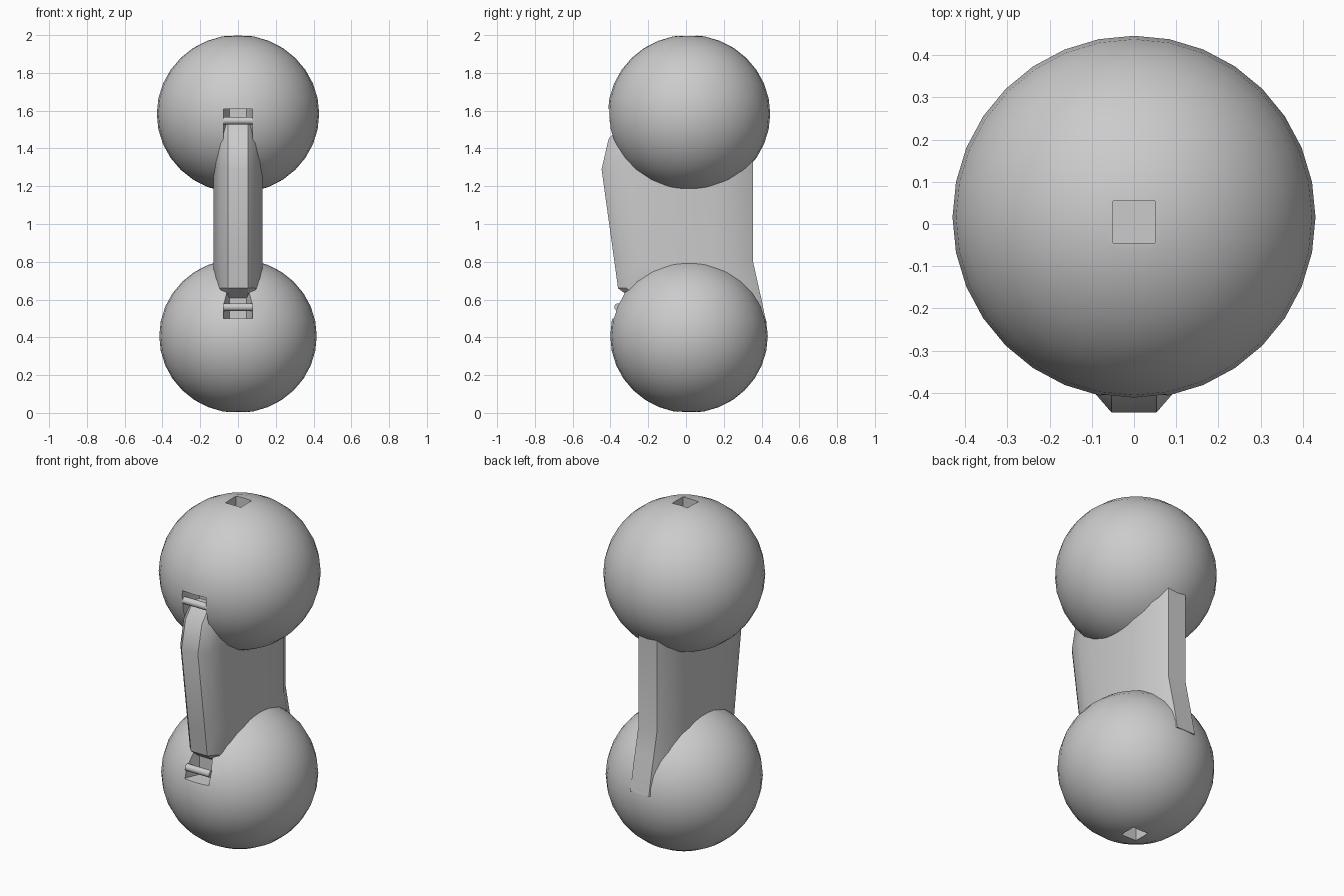
import bpy, bmesh, math

if "Cube" in bpy.data.objects:
    bpy.data.objects.remove(bpy.data.objects["Cube"])

grey = bpy.data.materials.new("plain grey")
grey.use_nodes = True
grey.diffuse_color = (0.6, 0.6, 0.6, 1)
grey.node_tree.nodes["Principled BSDF"].inputs["Base Color"].default_value = (0.6, 0.6, 0.6, 1)


def select(ob):
    bpy.ops.object.select_all(action='DESELECT')
    ob.select_set(True)
    bpy.context.view_layer.objects.active = ob


def smooth(ob):
    select(ob)
    bpy.ops.object.shade_smooth_by_angle(angle=math.radians(30))


def loft(name, rings):
    """Closed solid through a list of equally long point loops."""
    bm = bmesh.new()
    loops = [[bm.verts.new(p) for p in ring] for ring in rings]
    n = len(loops[0])
    for a, b in zip(loops, loops[1:]):
        for i in range(n):
            j = (i + 1) % n
            bm.faces.new((a[i], a[j], b[j], b[i]))
    bm.faces.new(loops[0])
    bm.faces.new(loops[-1])
    bmesh.ops.recalc_face_normals(bm, faces=bm.faces)
    mesh = bpy.data.meshes.new(name)
    bm.to_mesh(mesh)
    bm.free()
    mesh.materials.append(grey)
    ob = bpy.data.objects.new(name, mesh)
    bpy.context.collection.objects.link(ob)
    return ob


def cut(target, cutter):
    cutter.hide_render = True
    select(target)
    mod = target.modifiers.new("cut", 'BOOLEAN')
    mod.operation = 'DIFFERENCE'
    mod.solver = 'EXACT'
    mod.object = cutter
    bpy.ops.object.modifier_apply(modifier=mod.name)
    bpy.data.objects.remove(cutter)


def rect(w, y, low, high):
    return [(-w, y, low), (w, y, low), (w, y, high), (-w, y, high)]


def square(z, w=0.05, y=0.005):
    return [(-w, y - w, z), (w, y - w, z), (w, y + w, z), (-w, y + w, z)]


def ball(name, z, radius, height, notch, hole):
    bpy.ops.mesh.primitive_uv_sphere_add(segments=32, ring_count=16, radius=1, location=(0, 0.016, z))
    ob = bpy.context.object
    ob.name = name
    ob.scale = (radius, radius, height)
    bpy.ops.object.transform_apply(location=True, rotation=False, scale=True)
    ob.data.materials.append(grey)
    # tapered front notch and square socket at the pole
    low, high = notch
    cut(ob, loft("notch_cutter", [rect(0.077, -0.5, low, high), rect(0.077, -0.36, low, high),
                                  rect(0.045, -0.29, low, high)]))
    cut(ob, loft("socket_cutter", [square(h) for h in hole]))
    smooth(ob)


def pin(name, y, z):
    bpy.ops.mesh.primitive_cylinder_add(vertices=16, radius=0.02, depth=0.156,
                                        location=(0, y, z), rotation=(0, math.pi / 2, 0))
    ob = bpy.context.object
    ob.name = name
    ob.data.materials.append(grey)
    smooth(ob)


ball("upper_ball", 1.583, 0.43, 0.418, (1.43, 1.61), (1.9, 2.1))
ball("lower_ball", 0.407, 0.417, 0.407, (0.50, 0.68), (-0.1, 0.1))
pin("upper_pin", -0.385, 1.547)
pin("lower_pin", -0.36, 0.56)


def section(z, front, back):
    half = [(0.053, front), (0.092, front + 0.045), (0.115, front + 0.13), (0.13, front + 0.24),
            (0.13, back - 0.21), (0.105, back - 0.08), (0.06, back)]
    return [(x, y, z) for x, y in half] + [(-x, y, z) for x, y in reversed(half)]


# chamfered web joining the balls: height, front edge, back edge
levels = [(0.45, -0.1, 0.43), (0.60, -0.28, 0.40), (0.66, -0.36, 0.386), (0.80, -0.379, 0.355),
          (1.29, -0.447, 0.355), (1.45, -0.41, 0.355), (1.53, -0.34, 0.355)]
smooth(loft("handle", [section(*level) for level in levels]))
